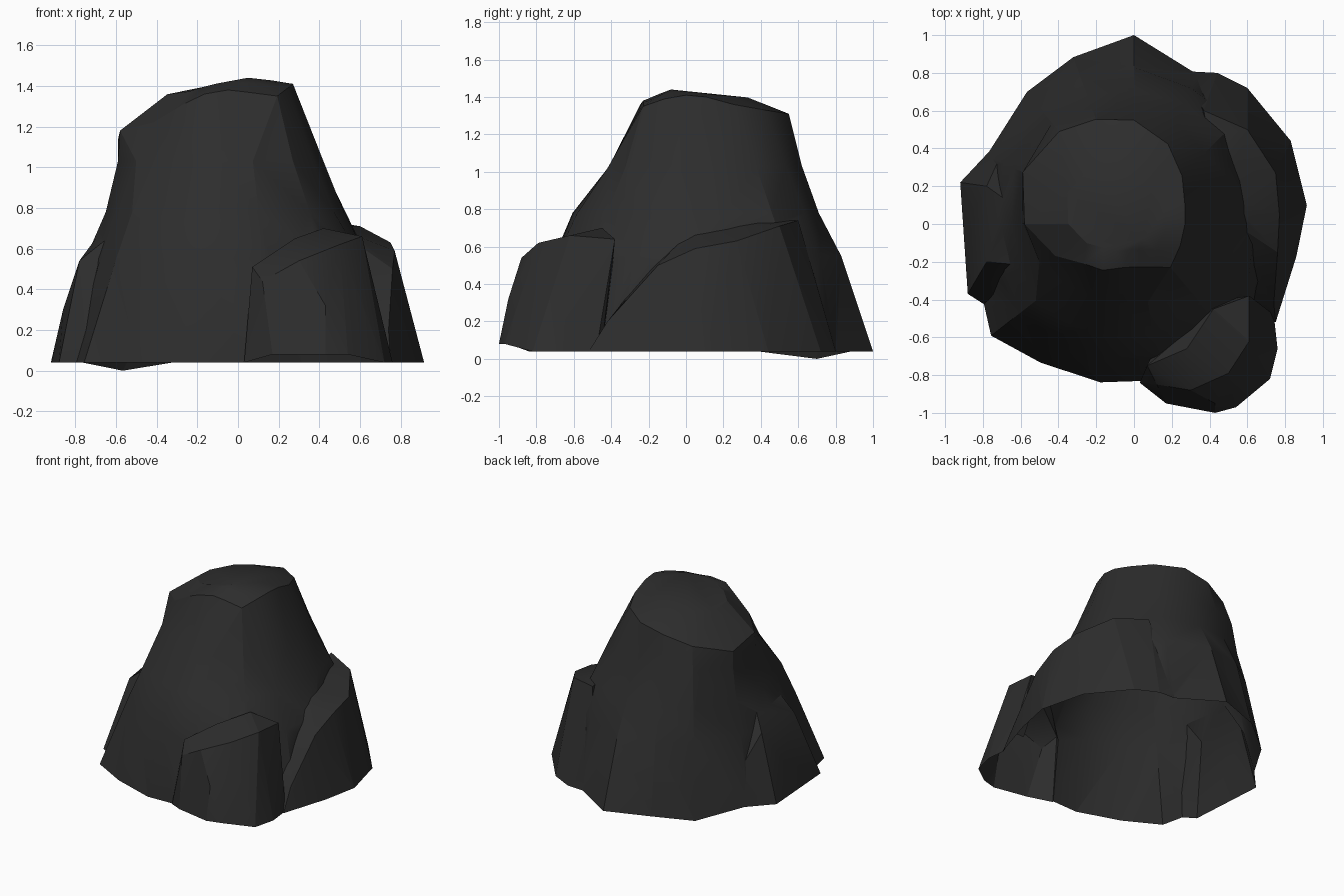
import bpy, bmesh, math
from mathutils import Vector

if "Cube" in bpy.data.objects:
    bpy.data.objects.remove(bpy.data.objects["Cube"])

BASE = 0.04    # height of the open bottom rim
DEEP = -0.15   # lumps run below the rim, then get trimmed

stone = bpy.data.materials.new("dark grey stone")
stone.diffuse_color = (0.026, 0.026, 0.026, 1)
stone.use_nodes = True
stone.node_tree.nodes["Principled BSDF"].inputs["Base Color"].default_value = stone.diffuse_color


def to_object(bm, name):
    bmesh.ops.recalc_face_normals(bm, faces=bm.faces[:])
    me = bpy.data.meshes.new(name)
    bm.to_mesh(me)
    bm.free()
    ob = bpy.data.objects.new(name, me)
    bpy.context.collection.objects.link(ob)
    me.materials.append(stone)
    return ob


def lump(name, foot, upper, depth):
    """Convex chunk of stone: ground outline (x, y) plus upper points (x, y, z)."""
    bm = bmesh.new()
    for x, y in foot:
        bm.verts.new((x, y, BASE))
        bm.verts.new((x, y, depth))
    for p in upper:
        bm.verts.new(p)
    bmesh.ops.convex_hull(bm, input=bm.verts[:])
    bmesh.ops.delete(bm, geom=[v for v in bm.verts if not v.link_faces], context='VERTS')
    return to_object(bm, name)


# Main rock: rings of radii at 16 directions, starting at +x, anticlockwise
N = 16
angles = [0, 22, 45, 67, 90, 110, 129, 155, 180, 202, 218, 236, 258, 280, 310, 335]
foot = [.74, .74, .82, .86, 1.0, .94, .90, .86, .86, .88, .96, .885, .857, .84, .86, .80]
low = [.64, .66, .76, .78, .83, .82, .79, .76, .75, .73, .76, .74, .72, .70, .70, .67]
mid = [.52, .57, .65, .69, .71, .72, .73, .70, .65, .64, .66, .63, .62, .59, .55, .52]
high = [.42, .44, .53, .58, .62, .66, .69, .65, .59, .54, .49, .45, .42, .42, .42, .41]
brow = [.27, .29, .36, .46, .55, .59, .63, .65, .58, .45, .34, .295, .235, .23, .30, .27]
brow_z = [1.41, 1.40, 1.36, 1.33, 1.31, 1.27, 1.21, 1.14, 1.18, 1.22,
          1.31, 1.36, 1.38, 1.37, 1.35, 1.39]
crown = [r * .6 for r in brow]
crown_z = [z * .3 + 1.435 * .7 for z in brow_z]

bm = bmesh.new()
rings = []
for radii, zs in ((foot, [DEEP] * N), (foot, [BASE] * N), (low, [.55] * N), (mid, [.78] * N),
                  (high, [1.03] * N), (brow, brow_z), (crown, crown_z)):
    rings.append([bm.verts.new((r * math.cos(math.radians(a)), r * math.sin(math.radians(a)), z))
                  for a, r, z in zip(angles, radii, zs)])
for a, b in zip(rings, rings[1:]):
    for i in range(N):
        j = (i + 1) % N
        bm.faces.new((a[i], a[j], b[j], b[i]))
bm.faces.new(rings[0][::-1])
peak = bm.verts.new((0.05, -0.08, 1.44))
for i in range(N):
    bm.faces.new((rings[-1][i], rings[-1][(i + 1) % N], peak))
bmesh.ops.triangulate(bm, faces=bm.faces[:])
rock = to_object(bm, "rock")

# Boulder leaning on the front right corner
boulder = lump(
    "front_boulder",
    [(.03, -.84), (.17, -.95), (.43, -1), (.54, -.97), (.72, -.82), (.76, -.66), (.74, -.48), (.2, -.45)],
    [(.07, -.75, .51), (.12, -.85, .44), (.3, -.88, .54), (.5, -.79, .62), (.61, -.62, .66),
     (.61, -.38, .64), (.42, -.45, .70), (.28, -.66, .65), (.43, -.95, .32)], DEEP - .02)

# Slab along the right side, rising to the back
right_slab = lump(
    "right_slab",
    [(.75, -.52), (.86, -.17), (.915, .1), (.86, .22), (.83, .44), (.6, .72), (.44, .80), (.25, .81), (.3, 0),
     (.5, -.5)],
    [(.6, .5, .71), (.75, .27, .63), (.77, .05, .59), (.76, -.15, .50), (.74, -.42, .2),
     (.37, .6, .74), (.42, .3, .74), (.46, .05, .71), (.5, -.2, .48), (.8, .2, .38)], DEEP - .04)

# Slab on the left side
left_slab = lump(
    "left_slab",
    [(-.92, .22), (-.88, -.37), (-.77, -.44), (-.63, .53), (-.3, 0)],
    [(-.78, -.2, .54), (-.78, .2, .54), (-.58, -.22, .70), (-.64, .1, .73), (-.4, 0, .74),
     (-.86, .05, .3)], DEEP - .06)

# Fuse all chunks into one skin
for part in (boulder, right_slab, left_slab):
    mod = rock.modifiers.new("join", 'BOOLEAN')
    mod.operation = 'UNION'
    mod.solver = 'EXACT'
    mod.object = part
bpy.context.view_layer.update()
fused = bpy.data.meshes.new_from_object(rock.evaluated_get(bpy.context.evaluated_depsgraph_get()))
rock.modifiers.clear()
rock.data = fused
for part in (boulder, right_slab, left_slab):
    bpy.data.objects.remove(part)

# Trim the bottom open and make the rim uneven
bm = bmesh.new()
bm.from_mesh(fused)
bmesh.ops.bisect_plane(bm, geom=bm.verts[:] + bm.edges[:] + bm.faces[:],
                       plane_co=(0, 0, BASE), plane_no=(0, 0, 1), clear_inner=True)
for v in bm.verts:
    if v.co.z < BASE + .01:
        if (v.co.xy - Vector((-.60, .60))).length < .15:
            v.co.z = 0
        elif v.co.y < -.9:
            v.co.z = .08
bm.to_mesh(fused)
bm.free()
fused.materials.clear()
fused.materials.append(stone)
for p in fused.polygons:
    p.material_index = 0

bpy.context.view_layer.objects.active = rock
rock.select_set(True)
bpy.ops.object.shade_smooth_by_angle(angle=math.radians(22))
